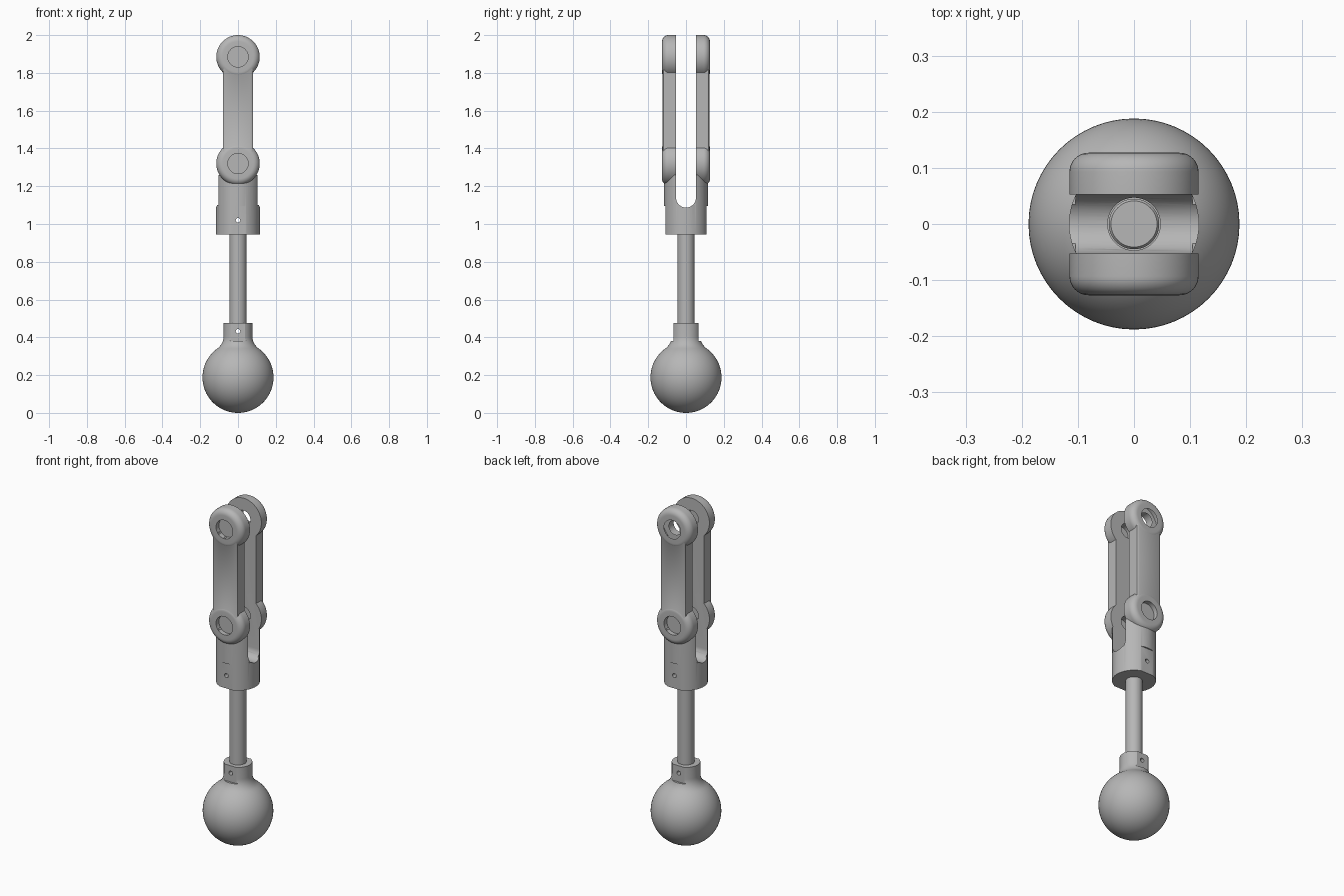
import bpy
import bmesh
from math import sin, cos, pi, atan2, sqrt
from mathutils import Matrix, Vector

cube = bpy.data.objects.get("Cube")
if cube:
    bpy.data.objects.remove(cube, do_unlink=True)

GREY = (0.47, 0.47, 0.47, 1)
metal = bpy.data.materials.new("plain grey metal")
metal.use_nodes = True
metal.diffuse_color = GREY
metal.node_tree.nodes["Principled BSDF"].inputs["Base Color"].default_value = GREY


def finish(name, bm):
    bmesh.ops.remove_doubles(bm, verts=bm.verts, dist=1e-5)
    bmesh.ops.recalc_face_normals(bm, faces=bm.faces)
    mesh = bpy.data.meshes.new(name)
    bm.to_mesh(mesh)
    bm.free()
    mesh.materials.append(metal)
    obj = bpy.data.objects.new(name, mesh)
    bpy.context.collection.objects.link(obj)
    return obj


def lathe(name, profile, segs=64, matrix=Matrix()):
    """Revolve (radius, height) points, whose ends lie on the axis, around z."""
    bm = bmesh.new()
    verts = [bm.verts.new((r, 0, h)) for r, h in profile]
    edges = [bm.edges.new(pair) for pair in zip(verts, verts[1:])]
    bmesh.ops.spin(bm, geom=verts + edges, cent=(0, 0, 0), axis=(0, 0, 1),
                   angle=2 * pi, steps=segs, use_merge=True)
    bm.transform(matrix)
    return finish(name, bm)


def rod(name, radius, low, high, segs=48, matrix=Matrix()):
    return lathe(name, [(0, low), (radius, low), (radius, high), (0, high)], segs, matrix)


def box(name, low, high):
    bm = bmesh.new()
    low, high = Vector(low), Vector(high)
    bmesh.ops.create_cube(bm, size=1)
    bm.transform(Matrix.Translation((low + high) / 2) @ Matrix.Diagonal((*(high - low), 1)))
    return finish(name, bm)


def combine(target, tool, operation="DIFFERENCE"):
    tool.hide_render = True
    mod = target.modifiers.new("combine", "BOOLEAN")
    mod.operation = operation
    mod.solver = "EXACT"
    mod.object = tool
    bpy.context.view_layer.objects.active = target
    bpy.ops.object.modifier_apply(modifier=mod.name)
    bpy.data.objects.remove(tool, do_unlink=True)


def facing(side, z):
    """Turn the z axis towards the given y side, at height z."""
    return Matrix.Translation((0, 0, z)) @ Matrix.Rotation(-side * pi / 2, 4, "X")


# Ball with a filleted neck
ball_r, ball_z, neck_r, fillet = 0.188, 0.188, 0.076, 0.08
fx = neck_r + fillet
fz = ball_z + sqrt((ball_r + fillet) ** 2 - fx ** 2)
meet = atan2(fz - ball_z, fx)
profile = [(0, 0)]
for i in range(1, 33):
    a = -pi / 2 + (meet + pi / 2) * i / 32
    profile.append((ball_r * cos(a), ball_z + ball_r * sin(a)))
for i in range(1, 9):
    a = pi + meet * (1 - i / 8)
    profile.append((fx + fillet * cos(a), fz + fillet * sin(a)))
profile += [(neck_r, 0.475), (0, 0.475)]
ball = lathe("ball_end", profile)
for side in (-1, 1):
    ys = sorted((side * 0.067, side * 0.3))
    combine(ball, box("neck_flat_cutter", (-0.3, ys[0], 0.38), (0.3, ys[1], 0.6)))

# Connecting rod
shaft = lathe("connecting_rod", [(0, 0.4), (0.045, 0.4), (0.045, 1.075), (0.041, 1.08), (0, 1.08)], 48)

# Fork base: round, with flats on all four sides
fork = rod("fork", 0.116, 0.945, 1.26, 64)
for side in (-1, 1):
    ys = sorted((side * 0.108, side * 0.3))
    combine(fork, box("base_flat_cutter", (-0.3, ys[0], 0.9), (0.3, ys[1], 1.095)))
    xs = sorted((side * 0.104, side * 0.3))
    combine(fork, box("side_flat_cutter", (xs[0], -0.3, 1.1), (xs[1], 0.3, 1.4)))

# Two arms, each a chamfered bar with a rounded eye at both ends
EYES = (1.32, 1.885)
eye_r, outer, rnd = 0.115, 0.127, 0.034
eye_profile = [(0, 0.04), (eye_r, 0.04)]
for i in range(9):
    a = pi / 2 * i / 8
    eye_profile.append((eye_r - rnd + rnd * cos(a), outer - rnd + rnd * sin(a)))
eye_profile.append((0, outer))
for side in (-1, 1):
    ys = sorted((side * 0.04, side * 0.124))
    bar = box("arm_bar", (-0.08, ys[0], EYES[0]), (0.08, ys[1], EYES[1]))
    bm = bmesh.new()
    bm.from_mesh(bar.data)
    edges = [e for e in bm.edges if all(v.co.y * side > 0.1 for v in e.verts)
             and abs(e.verts[0].co.z - e.verts[1].co.z) > 0.1]
    bmesh.ops.bevel(bm, geom=edges, offset=0.01, segments=3, profile=0.5, affect="EDGES")
    bm.to_mesh(bar.data)
    bm.free()
    combine(fork, bar, "UNION")
    for z in EYES:
        combine(fork, lathe("arm_eye", eye_profile, 64, facing(side, z)), "UNION")

# Slot with a round bottom between the arms
slot_r, slot_z = 0.053, 1.14
outline = [(slot_r * cos(pi + pi * i / 24), slot_z + slot_r * sin(pi + pi * i / 24)) for i in range(25)]
outline += [(slot_r, 2.2), (-slot_r, 2.2)]
bm = bmesh.new()
face = bm.faces.new([bm.verts.new((-0.3, y, z)) for y, z in outline])
grown = bmesh.ops.extrude_face_region(bm, geom=[face])["geom"]
bmesh.ops.translate(bm, vec=(0.6, 0, 0), verts=[g for g in grown if isinstance(g, bmesh.types.BMVert)])
combine(fork, finish("slot_cutter", bm))
combine(fork, rod("rod_socket_cutter", 0.047, 1.0, 1.2))

# Stepped pin holes through the eyes
for z in EYES:
    combine(fork, rod("pin_hole_cutter", 0.043, -0.3, 0.3, 40, facing(1, z)))
    for side in (-1, 1):
        combine(fork, rod("counterbore_cutter", 0.054, 0.1, 0.3, 40, facing(side, z)))

# Small cross holes that lock the rod
for z, part in ((1.02, fork), (0.432, ball)):
    for target in (part, shaft):
        combine(target, rod("lock_hole_cutter", 0.012, -0.3, 0.3, 20, facing(1, z)))

# Smooth shading with sharp edges kept
bpy.ops.object.select_all(action="DESELECT")
for obj in (ball, shaft, fork):
    obj.select_set(True)
    bpy.context.view_layer.objects.active = obj
bpy.ops.object.shade_smooth_by_angle(angle=pi / 6)
